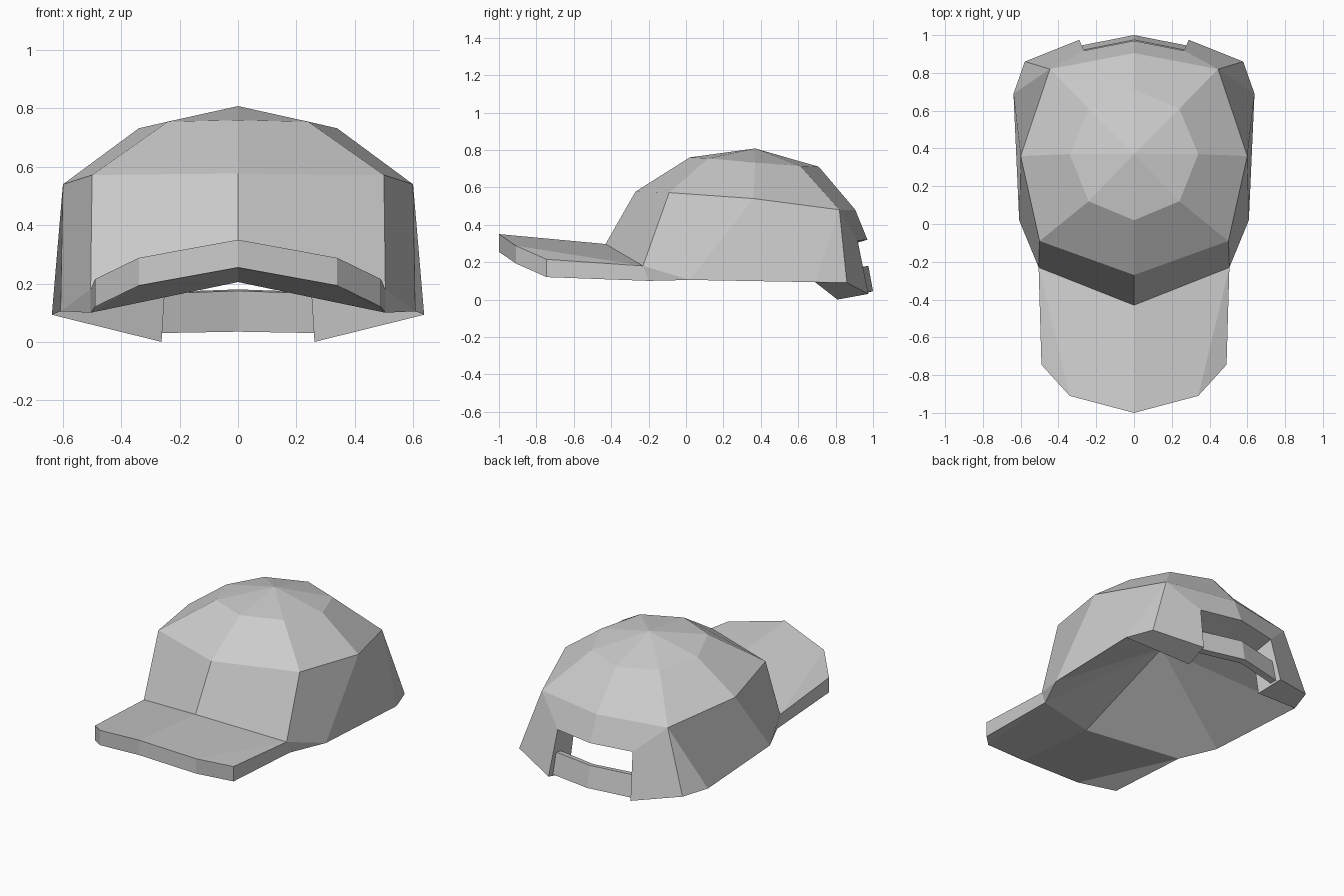
import bpy
import bmesh

default_cube = bpy.data.objects.get("Cube")
if default_cube:
    bpy.data.objects.remove(default_cube, do_unlink=True)

# Single cloth colour
cloth = bpy.data.materials.new("grey_cloth")
cloth.use_nodes = True
cloth.diffuse_color = (0.6, 0.6, 0.6, 1)
shader = cloth.node_tree.nodes["Principled BSDF"]
shader.inputs["Base Color"].default_value = (0.6, 0.6, 0.6, 1)
shader.inputs["Roughness"].default_value = 0.9


def bridge(upper, lower):
    """Quads between two matching rows of points."""
    return [(upper[i], lower[i], lower[i + 1], upper[i + 1])
            for i in range(len(upper) - 1)]


def fan(centre, row):
    """Triangles from one point to a row of points."""
    return [(centre, a, b) for a, b in zip(row, row[1:])]


def symmetric_part(name, half_faces):
    """Build a flat-shaded object from the faces of its left half."""
    bm = bmesh.new()
    verts = {}

    def vert(point, side):
        key = (side * point[0] if point[0] else 0, point[1], point[2])
        if key not in verts:
            verts[key] = bm.verts.new(key)
        return verts[key]

    for side in (1, -1):
        for face in half_faces:
            bm.faces.new([vert(p, side) for p in face])
    bmesh.ops.recalc_face_normals(bm, faces=bm.faces)
    mesh = bpy.data.meshes.new(name)
    bm.to_mesh(mesh)
    bm.free()
    mesh.materials.append(cloth)
    obj = bpy.data.objects.new(name, mesh)
    bpy.context.collection.objects.link(obj)
    return obj


# Dome rows, each listed from the front round to the back
apex = (0, 0.37, 0.808)
upper_row = [(0, 0.02, 0.76), (0.24, 0.12, 0.755), (0.34, 0.37, 0.732),
             (0.24, 0.61, 0.715), (0, 0.71, 0.71)]
middle_row = [(0, -0.27, 0.577), (0.5, -0.09, 0.572), (0.6, 0.36, 0.54),
              (0.445, 0.82, 0.48), (0, 0.905, 0.48)]
front, front_corner, side, back_corner, back = middle_row

# Seam between crown and brim
seam_top = (0, -0.43, 0.297)
seam_bottom = (0, -0.43, 0.205)
corner_top = (0.505, -0.23, 0.18)
corner_bottom = (0.505, -0.2, 0.1)

# Lower rim
rim_side = (0.608, 0.02, 0.105)
rim_rear = (0.638, 0.69, 0.093)
rim_back = (0.578, 0.86, 0.09)

# Rear opening: outer and inner edges
open_low = (0.29, 0.975, 0.03)
open_high = (0.265, 0.918, 0.315)
open_mid = (0, 0.97, 0.32)
inner_low = (0.262, 0.81, 0)
inner_high = (0.245, 0.78, 0.27)
inner_mid = (0, 0.82, 0.275)
lining_centre = (0, 0.25, 0.45)

# Crown: dome, side panels, rear opening and lining
crown_faces = fan(apex, upper_row) + bridge(upper_row, middle_row)
crown_faces += [
    (front, seam_top, corner_top, front_corner),
    (seam_top, seam_bottom, corner_bottom, corner_top),
    (front_corner, corner_top, rim_side, side),
    (corner_top, corner_bottom, rim_side),
    (side, rim_side, rim_rear, back_corner),
    (back_corner, rim_rear, rim_back),
    (back_corner, rim_back, open_low, open_high),
    (back_corner, open_high, open_mid, back),
    (rim_rear, inner_low, open_low, rim_back),
    (rim_rear, inner_high, inner_low),
]
crown_faces += bridge([open_low, open_high, open_mid],
                      [inner_low, inner_high, inner_mid])
crown_faces += fan(lining_centre, [seam_bottom, corner_bottom, rim_side,
                                   rim_rear, inner_high, inner_mid])
symmetric_part("crown", crown_faces)

# Brim: slab bent down at the sides
edge_top = [(0, -1, 0.35), (0.34, -0.91, 0.288), (0.49, -0.745, 0.215)]
edge_bottom = [(x, y, z - 0.095) for x, y, z in edge_top]


def brim_skin(seam, corner, edge):
    return [(seam, corner, edge[1], edge[0]), (corner, edge[2], edge[1])]


brim_faces = brim_skin(seam_top, corner_top, edge_top)
brim_faces += brim_skin(seam_bottom, corner_bottom, edge_bottom)
brim_faces += bridge(edge_top + [corner_top], edge_bottom + [corner_bottom])
symmetric_part("brim", brim_faces)

# Rear strap: thin band across the opening
strap_rows = [
    [(0, 0.975, 0.18), (0.275, 0.92, 0.17)],
    [(0, 1.0, 0.045), (0.28, 0.945, 0.035)],
    [(0, 0.965, 0.035), (0.275, 0.905, 0.03)],
    [(0, 0.94, 0.175), (0.27, 0.88, 0.165)],
]
strap_faces = []
for i, row in enumerate(strap_rows):
    strap_faces += bridge(row, strap_rows[(i + 1) % len(strap_rows)])
strap_faces.append([row[1] for row in strap_rows])
symmetric_part("rear_strap", strap_faces)
